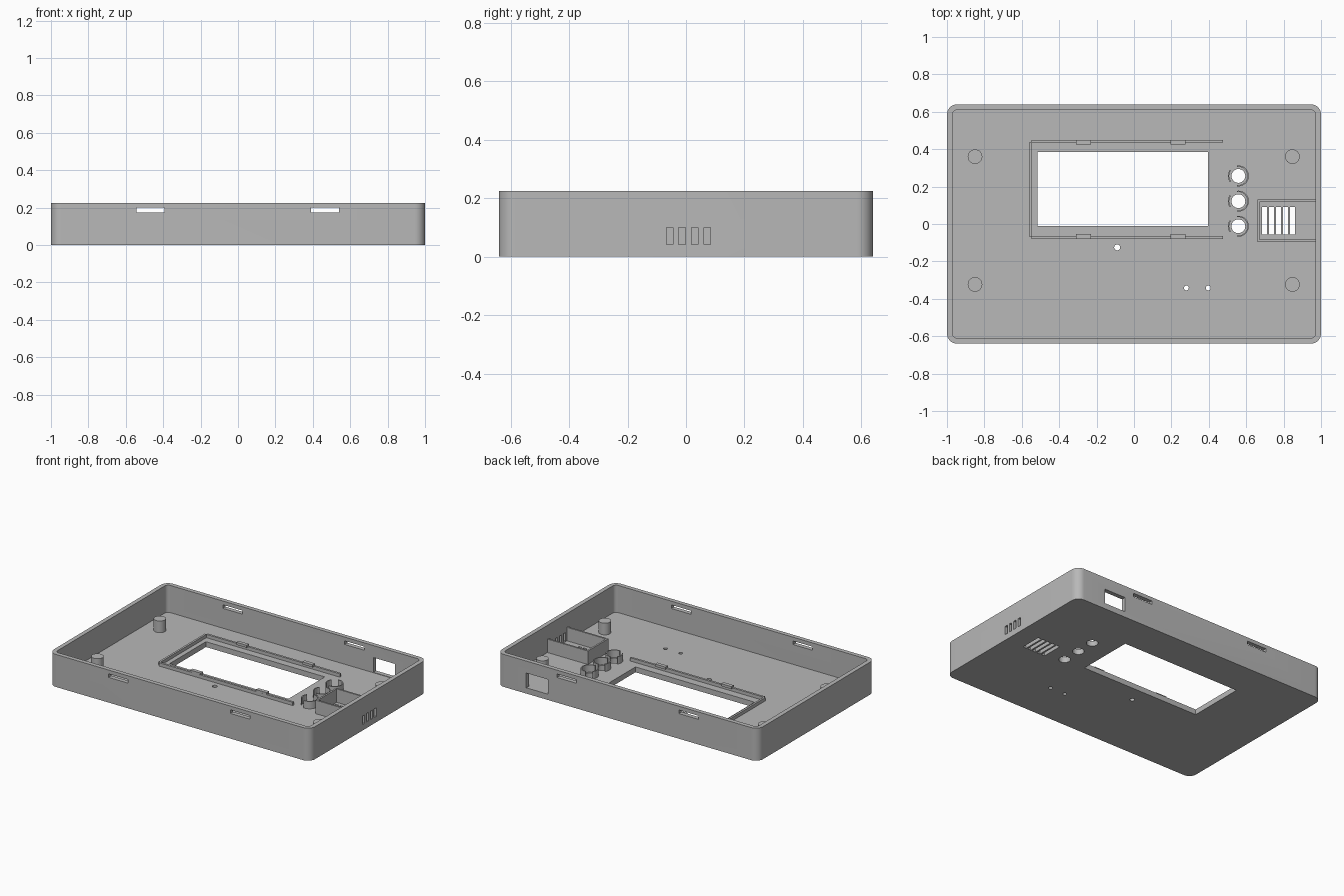
import bpy, bmesh
from math import sin, cos, radians, pi

cube = bpy.data.objects.get("Cube")
if cube:
    bpy.data.objects.remove(cube, do_unlink=True)

# Single plastic colour
grey = bpy.data.materials.new("grey plastic")
grey.use_nodes = True
grey.diffuse_color = (0.48, 0.48, 0.48, 1)
grey.node_tree.nodes["Principled BSDF"].inputs["Base Color"].default_value = grey.diffuse_color

HEIGHT, FLOOR, WALL = 0.225, 0.037, 0.03
HALF_X, HALF_Y = 1.0, 0.64


def prism(bm, outline, z0, z1):
    """Extrude a counter-clockwise outline from z0 to z1."""
    low = [bm.verts.new((x, y, z0)) for x, y in outline]
    high = [bm.verts.new((x, y, z1)) for x, y in outline]
    bm.faces.new(low[::-1])
    bm.faces.new(high)
    n = len(outline)
    for i in range(n):
        j = (i + 1) % n
        bm.faces.new((low[i], low[j], high[j], high[i]))


def rect(x0, x1, y0, y1):
    return [(x0, y0), (x1, y0), (x1, y1), (x0, y1)]


def circle(x, y, r, n=32):
    return [(x + r * cos(2 * pi * i / n), y + r * sin(2 * pi * i / n)) for i in range(n)]


def rounded(hx, hy, r, n=10):
    pts = []
    for k, (sx, sy) in enumerate(((1, 1), (-1, 1), (-1, -1), (1, -1))):
        for i in range(n + 1):
            a = pi / 2 * (k + i / n)
            pts.append((sx * (hx - r) + r * cos(a), sy * (hy - r) + r * sin(a)))
    return pts


def arc(x, y, r0, r1, a0, a1, n=20):
    angles = [radians(a0 + (a1 - a0) * i / n) for i in range(n + 1)]
    outer = [(x + r1 * cos(a), y + r1 * sin(a)) for a in angles]
    inner = [(x + r0 * cos(a), y + r0 * sin(a)) for a in reversed(angles)]
    return outer + inner


def make(name, solids):
    """Make one object from a list of (outline, z0, z1)."""
    bm = bmesh.new()
    for outline, z0, z1 in solids:
        prism(bm, outline, z0, z1)
    mesh = bpy.data.meshes.new(name)
    bm.to_mesh(mesh)
    bm.free()
    mesh.materials.append(grey)
    obj = bpy.data.objects.new(name, mesh)
    bpy.context.collection.objects.link(obj)
    return obj


def smooth(obj):
    bpy.ops.object.select_all(action="DESELECT")
    obj.select_set(True)
    bpy.context.view_layer.objects.active = obj
    bpy.ops.object.shade_smooth_by_angle(angle=radians(30))


def cut(obj, solids):
    """Subtract solids from an object and bake the result."""
    cutter = make("cutter", solids)
    cutter.hide_render = True
    mod = obj.modifiers.new("cut", "BOOLEAN")
    mod.operation, mod.solver, mod.object = "DIFFERENCE", "EXACT", cutter
    bpy.context.view_layer.update()
    graph = bpy.context.evaluated_depsgraph_get()
    baked = bpy.data.meshes.new_from_object(obj.evaluated_get(graph))
    obj.modifiers.clear()
    obj.data = baked
    bpy.data.objects.remove(cutter, do_unlink=True)


# Tray with rounded corners
case = make("case_tray", [(rounded(HALF_X, HALF_Y, 0.055), 0, HEIGHT)])
cut(case, [(rounded(HALF_X - WALL, HALF_Y - WALL, 0.025), FLOOR, HEIGHT + 0.1)])

# Floor openings: screen, buttons, speaker grille, pin holes
button_x, button_ys = 0.558, (0.257, 0.122, -0.012)
holes = [rect(-0.515, 0.395, -0.012, 0.385)]
holes += [circle(button_x, y, 0.037) for y in button_ys]
holes += [rect(0.685 + 0.0375 * i, 0.71 + 0.0375 * i, -0.057, 0.092) for i in range(5)]
holes += [circle(x, y, r, 16) for x, y, r in
          ((-0.09, -0.125, 0.016), (0.28, -0.342, 0.013), (0.397, -0.342, 0.013))]
openings = [(h, -0.1, 0.1) for h in holes]

# Wall openings: latch slots front and back, connector window, side vents
for side in (-1, 1):
    y0, y1 = sorted((side * 0.59, side * 0.7))
    openings += [(rect(x, x + 0.15, y0, y1), 0.174, 0.199) for x in (-0.543, 0.39)]
openings.append((rect(0.61, 0.775, 0.59, 0.7), 0.04, 0.142))
openings += [(rect(0.95, 1.1, y, y + 0.023), 0.041, 0.1)
             for y in (-0.067, -0.025, 0.018, 0.061)]
cut(case, openings)
smooth(case)

BASE = FLOOR - 0.005

# Corner standoffs
for name, x in (("right", -0.85), ("left", 0.847)):
    for end, y in (("back", 0.36), ("front", -0.323)):
        smooth(make(f"standoff_{end}_{name}", [(circle(x, y, 0.039), BASE, 0.118)]))

# Screen rails and the clips on them
make("screen_rails", [(rect(-0.547, 0.475, 0.435, 0.45), BASE, 0.06),
                      (rect(-0.547, 0.475, -0.08, -0.065), BASE, 0.06),
                      (rect(-0.561, -0.547, -0.067, 0.437), BASE, 0.06)])
clips = []
for x in (-0.31, 0.195):
    clips += [(rect(x, x + 0.08, 0.424, 0.4495), 0.056, 0.073),
              (rect(x, x + 0.08, -0.0795, -0.054), 0.056, 0.073)]
make("screen_clips", clips)

# Split collars around the button holes
for i, y in enumerate(button_ys):
    smooth(make(f"button_collar_{i + 1}",
                [(arc(button_x, y, 0.049, 0.056, a0, a1), BASE, 0.088)
                 for a0, a1 in ((-98, 98), (145, 215))]))

# Three-sided speaker enclosure against the side wall
make("speaker_enclosure", [([(0.975, -0.095), (0.975, -0.083), (0.672, -0.083), (0.672, 0.118),
                             (0.975, 0.118), (0.975, 0.13), (0.66, 0.13), (0.66, -0.095)],
                            BASE, 0.13)])
